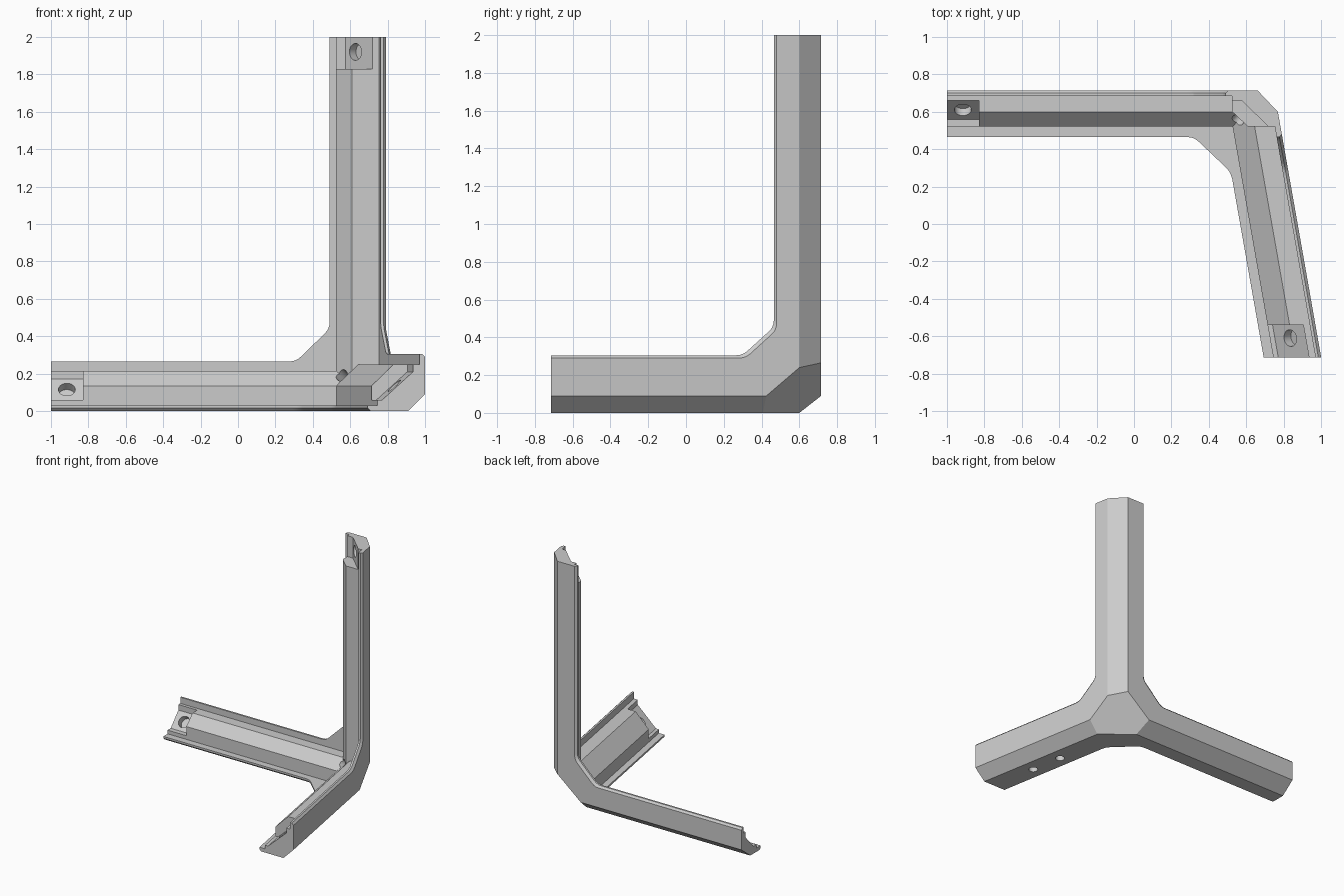
import bpy, bmesh, math
from mathutils import Vector

if "Cube" in bpy.data.objects:
    bpy.data.objects.remove(bpy.data.objects["Cube"], do_unlink=True)

grey = bpy.data.materials.new("plain grey")
grey.use_nodes = True
grey.diffuse_color = (0.6, 0.6, 0.6, 1)
grey.node_tree.nodes["Principled BSDF"].inputs["Base Color"].default_value = (0.6, 0.6, 0.6, 1)

TILT = math.radians(10)
BACK = 0.715


# Side wall leans by TILT: point at depth w inside the wall, at given y and z
def side(w, y, z):
    return Vector((0.875 - math.tan(TILT) * y - w / math.cos(TILT), y, z))


def along_x(t, p): return Vector((t, p[0], p[1]))
def along_y(t, p): return side(p[0], t, p[1])
def along_z(t, p): return Vector((p[0], p[1], t))


def loft(name, rings):
    bm = bmesh.new()
    loops = [[bm.verts.new(p) for p in ring] for ring in rings]
    n = len(loops[0])
    for a, b in zip(loops, loops[1:]):
        for i in range(n):
            j = (i + 1) % n
            bm.faces.new((a[i], a[j], b[j], b[i]))
    bm.faces.new(loops[0])
    bm.faces.new(loops[-1])
    bmesh.ops.recalc_face_normals(bm, faces=bm.faces)
    mesh = bpy.data.meshes.new(name)
    bm.to_mesh(mesh)
    bm.free()
    mesh.materials.append(grey)
    ob = bpy.data.objects.new(name, mesh)
    bpy.context.collection.objects.link(ob)
    return ob


def prism(name, place, pts, start, end):
    return loft(name, [[place(t, p) for p in pts] for t in (start, end)])


def drill(name, centre, axis, radius, depth, clear=0.1):
    axis = Vector(axis).normalized()
    u = axis.orthogonal().normalized()
    v = axis.cross(u)
    ring = [Vector(centre) + radius * (math.cos(k * math.tau / 32) * u + math.sin(k * math.tau / 32) * v)
            for k in range(32)]
    return loft(name, [[p + axis * d for p in ring] for d in (-clear, depth)])


def combine(target, tool, operation):
    mod = target.modifiers.new("join", "BOOLEAN")
    mod.operation, mod.object, mod.solver = operation, tool, "EXACT"
    bpy.context.view_layer.objects.active = target
    bpy.ops.object.modifier_apply(modifier=mod.name)
    bpy.data.objects.remove(tool, do_unlink=True)


# L-shaped wall outline with a rounded gusset; e pulls the inner edge back
def outline(far_a, edge_b, gus_a, edge_a, gus_b, far_b, end_a, end_b, e):
    sa = 1 if end_a > edge_a else -1
    sb = 1 if end_b > edge_b else -1
    p, q = Vector((gus_a, edge_b)), Vector((edge_a, gus_b))
    slope = (q - p).normalized()
    pts = [Vector((far_a, edge_b))]
    for corner, into, out in ((p, Vector((sa, 0)), slope), (q, slope, Vector((0, -sb)))):
        a, b = corner - into * 0.035, corner + out * 0.035
        for t in (0, 0.33, 0.67, 1):
            pts.append(a * (1 - t) ** 2 + corner * 2 * t * (1 - t) + b * t * t)
    pts.append(Vector((edge_a, far_b)))
    pts = [r + Vector((sa, sb)) * e for r in pts]
    return pts + [Vector((end_a, pts[-1].y)), Vector((end_a, end_b)), Vector((pts[0].x, end_b))]


def wall(name, place, *shape):
    layers = ((-0.03, 0.045), (0.015, 0), (0.03, 0))
    return loft(name, [[place(d, p) for p in outline(*shape, e)] for d, e in layers])


# Three thin walls with chamfered rims
bracket = wall("corner_bracket", lambda d, p: Vector((p[0], BACK - d, p[1])),
               -1.2, 0.265, 0.31, 0.49, 0.44, 2.1, 0.85, -0.08)
side_wall = wall("side_wall", lambda d, p: side(d, p[0], p[1]),
                 -0.9, 0.305, 0.30, 0.465, 0.455, 2.1, 0.8, -0.08)


# Floor outline is sheared so that its inner edge follows the leaning arm
def floor_place(d, p):
    lean = max(0, min(1, (p[0] - 0.32) / 0.2))
    return Vector((p[0] - math.tan(TILT) * (p[1] - 0.27) * lean * (p[1] < 0.27), p[1], d))


floor = wall("floor", floor_place, -1.2, 0.465, 0.32, 0.52, 0.275, -0.9, 1.1, 0.8)

# Solid bars with a bevelled inner edge
bars = [
    prism("cross_bar", along_x, [(0.705, 0.01), (0.52, 0.01), (0.52, 0.135), (0.60, 0.215), (0.705, 0.215)], -1.1, 0.735),
    prism("front_bar", along_y, [(0.01, 0.012), (0.252, 0.012), (0.252, 0.135), (0.136, 0.25), (0.01, 0.25)], -0.85, 0.702),
    prism("upright_bar", along_z, [(0.525, 0.703), (0.525, 0.60), (0.61, 0.52), (0.77, 0.52), (0.74, 0.703)], 0.014, 2.1),
]
for part in [side_wall, floor] + bars:
    combine(bracket, part, "UNION")

# Trim to the outer planes, arm ends, edge chamfers and corner facet
out = Vector((math.cos(TILT), math.sin(TILT), 0))
down, back = Vector((0, 0, -1)), Vector((0, 1, 0))


def plane(a, b, c):
    n = (Vector(b) - Vector(a)).cross(Vector(c) - Vector(a)).normalized()
    inside = Vector((0.6, 0.55, 0.2))
    return Vector(a), n if n.dot(Vector(a) - inside) > 0 else -n


cuts = [
    (Vector((-1, 0, 0)), Vector((-1, 0, 0))), (Vector((0, -BACK, 0)), -back), (Vector((0, 0, 2)), -down),
    (Vector((0, BACK, 0)), back), (Vector((0, 0, 0)), down), (side(0, 0, 0), out),
    plane((0, 0.60, 0), (0, BACK, 0.09), (0.5, BACK, 0.09)),
    plane((0.66, BACK, 0), (0.769, 0.60, 0), (0.769, 0.60, 1)),
    plane(side(0.089, 0, 0), side(0, 0, 0.09), side(0, 0.4, 0.09)),
    plane(side(0, 0.425, 0.09), side(0, 0.60, 0.24), (0.66, BACK, 0.265)),
]
bm = bmesh.new()
bm.from_mesh(bracket.data)
for co, no in cuts:
    res = bmesh.ops.bisect_plane(bm, geom=bm.verts[:] + bm.edges[:] + bm.faces[:], dist=1e-5,
                                 plane_co=co, plane_no=no, clear_outer=True)
    rim = [g for g in res["geom_cut"] if isinstance(g, bmesh.types.BMEdge) and g.is_boundary]
    if rim:
        bmesh.ops.edgeloop_fill(bm, edges=rim)
bmesh.ops.dissolve_limit(bm, angle_limit=0.002, verts=bm.verts, edges=bm.edges)
bmesh.ops.recalc_face_normals(bm, faces=bm.faces)
bm.to_mesh(bracket.data)
bm.free()

# End pockets, screw holes, corner hole and two holes underneath
cutters = [
    prism("cross_pocket", along_x, [(0.48, 0.06), (0.56, 0.06), (0.66, 0.17), (0.66, 0.35), (0.48, 0.35)], -1.1, -0.83),
    prism("front_pocket", along_y, [(0.226, 0.06), (0.064, 0.21), (0.064, 0.4), (0.28, 0.4), (0.28, 0.06)], -0.85, -0.54),
    prism("upright_pocket", along_z, [(0.575, 0.66), (0.72, 0.52), (0.72, 0.4), (0.4, 0.4), (0.4, 0.66)], 1.83, 2.1),
    drill("cross_hole", (-0.915, 0.61, 0.115), (0, 1.1, -1), 0.045, 0.05),
    drill("front_hole", side(0.145, -0.61, 0.135), (1, 0.17, -1), 0.045, 0.05),
    drill("upright_hole", (0.628, 0.609, 1.92), (0.97, 1, 0), 0.045, 0.05),
    drill("corner_hole", (0.555, 0.555, 0.19), (1, 1, -1), 0.033, 0.06),
    drill("under_hole_a", side(0.19, -0.33, 0), (0, 0, 1), 0.035, 0.08),
    drill("under_hole_b", side(0.19, -0.064, 0), (0, 0, 1), 0.035, 0.08),
]
for cutter in cutters:
    combine(bracket, cutter, "DIFFERENCE")

bracket.select_set(True)
bpy.context.view_layer.objects.active = bracket
bpy.ops.object.shade_smooth_by_angle(angle=math.radians(15))
